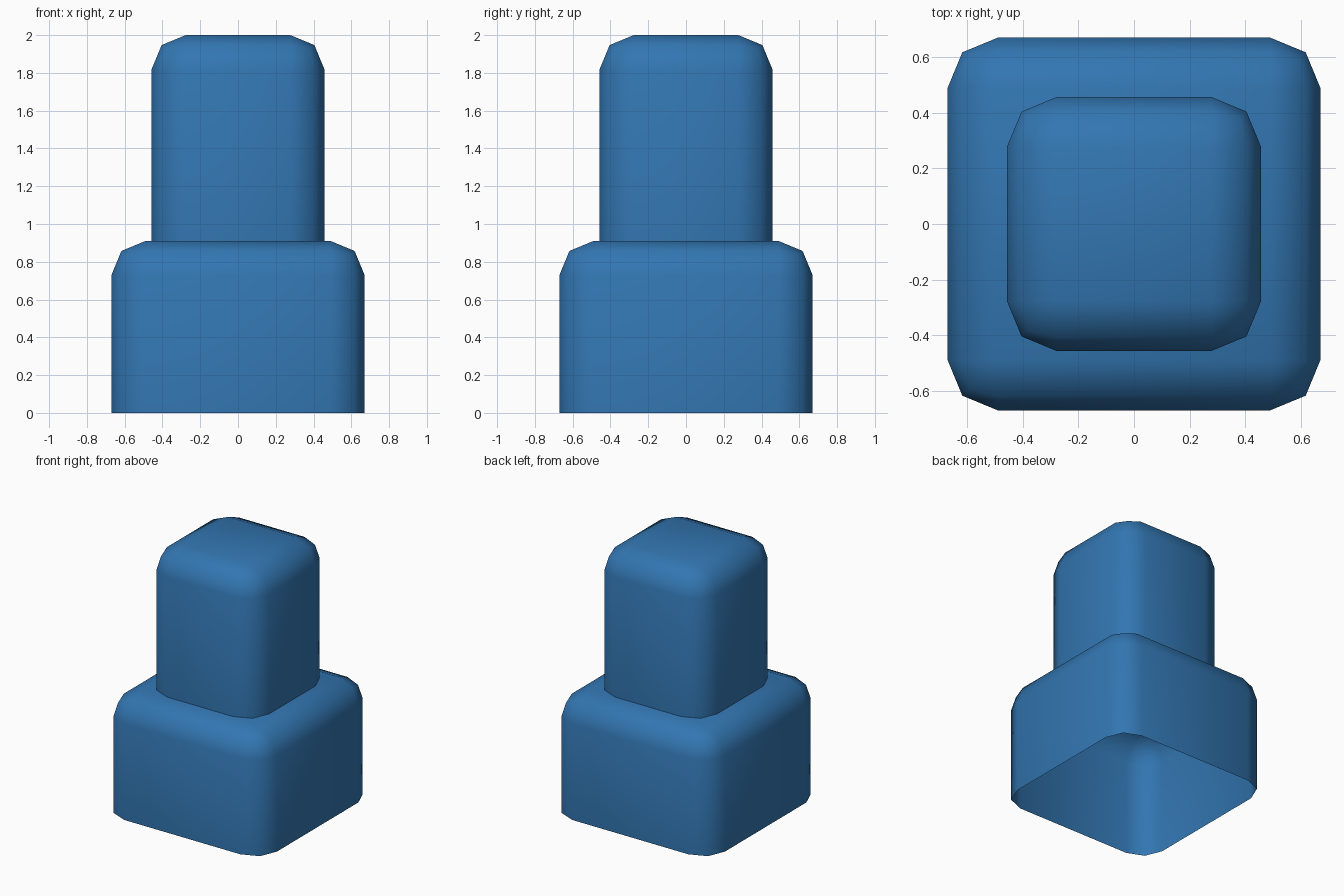
import bpy, bmesh
from mathutils import Matrix, Vector

if "Cube" in bpy.data.objects:
    bpy.data.objects.remove(bpy.data.objects["Cube"])

blue = bpy.data.materials.new("blue")
blue.diffuse_color = (0.032, 0.180, 0.440, 1)
blue.use_nodes = True
blue.node_tree.nodes["Principled BSDF"].inputs["Base Color"].default_value = blue.diffuse_color


def rounded_cap(name, half, z0, z1, radius=0.18):
    """Square block with two-segment rounded edges and an open bottom."""
    bm = bmesh.new()
    low = z0 - 0.5
    bmesh.ops.create_cube(bm, size=1, matrix=Matrix.Translation((0, 0, (low + z1) / 2))
                          @ Matrix.Diagonal((2 * half, 2 * half, z1 - low, 1)))
    bmesh.ops.bevel(bm, geom=bm.edges[:], offset=radius, offset_type='OFFSET',
                    segments=2, profile=0.5, affect='EDGES')
    # cut the block off flat, leaving the underside open
    bmesh.ops.bisect_plane(bm, geom=bm.verts[:] + bm.edges[:] + bm.faces[:],
                           plane_co=Vector((0, 0, z0)), plane_no=Vector((0, 0, 1)),
                           clear_inner=True)
    for f in bm.faces:
        f.smooth = True
    me = bpy.data.meshes.new(name)
    bm.to_mesh(me)
    bm.free()
    me.materials.append(blue)
    ob = bpy.data.objects.new(name, me)
    bpy.context.collection.objects.link(ob)
    return ob


# wide lower block and narrow upper block
rounded_cap("base_block", 0.67, 0.0, 0.91)
rounded_cap("upper_block", 0.457, 0.91, 2.0)
